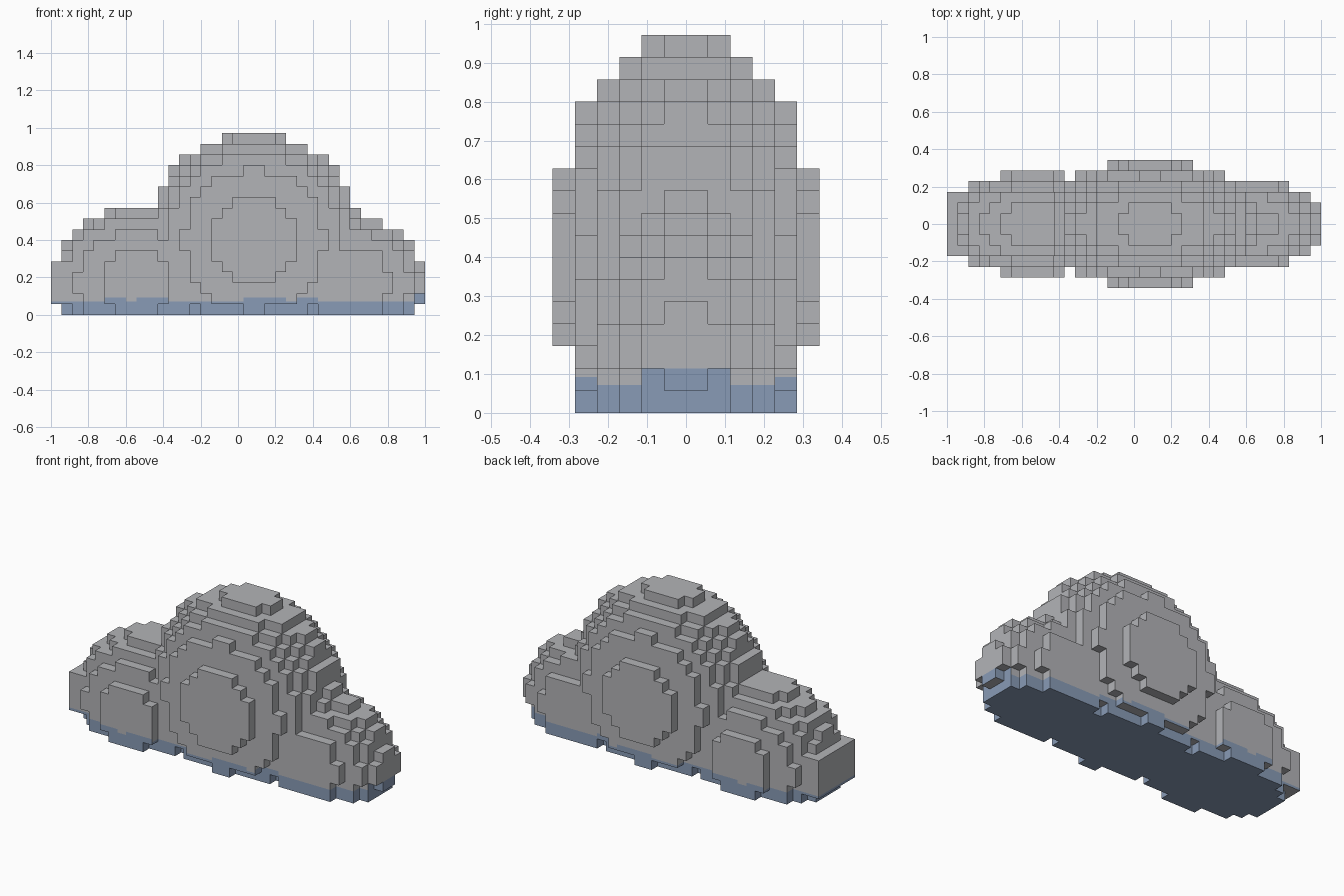
import bpy, bmesh, math
from mathutils import Vector

if "Cube" in bpy.data.objects:
    bpy.data.objects.remove(bpy.data.objects["Cube"])

U = 2 / 35                      # block size
NX, NY, NZ = 35, 6, 17          # blocks in x, half depth, height

# Puffs: centre (x, z) and radii (x, y, z), all in blocks
PUFFS = [
    ((19, 7), (10, 6, 10)),     # middle puff
    ((8, 3), (8, 5, 7)),        # left puff
    ((28, 3), (7, 4.2, 6)),     # right puff
]


def filled(i, j, k):
    """True when the block lies inside any puff."""
    if not (0 <= i < NX and -NY <= j < NY and 0 <= k < NZ):
        return False
    x, y, z = i + 0.5, j + 0.5, k + 0.5
    if i == 0 and 1 <= k < 5 and abs(y) < 3:    # flat left end
        return True
    return any(((x - cx) / rx) ** 2 + (y / ry) ** 2 + ((z - cz) / rz) ** 2 < 1
               for (cx, cz), (rx, ry, rz) in PUFFS)


def material(name, rgb):
    m = bpy.data.materials.new(name)
    m.diffuse_color = (*rgb, 1)
    m.use_nodes = True
    m.node_tree.nodes["Principled BSDF"].inputs["Base Color"].default_value = m.diffuse_color
    return m


# Outer faces of the blocks
bm = bmesh.new()
verts = {}


def vert(p):
    if p not in verts:
        verts[p] = bm.verts.new((p[0] * U - 1, p[1] * U, p[2] * U))
    return verts[p]


for i in range(NX):
    for j in range(-NY, NY):
        for k in range(NZ):
            if not filled(i, j, k):
                continue
            for axis in range(3):
                for side in (0, 1):
                    n = [i, j, k]
                    n[axis] += 2 * side - 1
                    if filled(*n):
                        continue
                    a, b = (axis + 1) % 3, (axis + 2) % 3
                    loop = []
                    for da, db in ((0, 0), (1, 0), (1, 1), (0, 1)):
                        p = [i, j, k]
                        p[axis] += side
                        p[a] += da
                        p[b] += db
                        loop.append(vert(tuple(p)))
                    bm.faces.new(loop if side else loop[::-1])

# Cut lines for the wavy edge of the blue underside
LOW, HIGH = 0.072, 0.092
for z in (LOW, HIGH):
    bmesh.ops.bisect_plane(bm, geom=bm.verts[:] + bm.edges[:] + bm.faces[:],
                           plane_co=Vector((0, 0, z)), plane_no=Vector((0, 0, 1)))

# Crests of the wavy edge along x
CRESTS = [(-0.70, -0.60), (-0.52, -0.39), (0.03, 0.25), (0.30, 0.45)]
bm.normal_update()
for f in bm.faces:
    c = f.calc_center_median()
    crest = any(a < c.x < b for a, b in CRESTS)
    top = 2 * U if c.x > 0.94 else HIGH if crest else LOW
    if abs(f.normal.z) < 0.5:
        f.material_index = int(c.z < top)
    else:
        f.material_index = int(c.z < 0.01)

mesh = bpy.data.meshes.new("cloud")
bm.to_mesh(mesh)
bm.free()
mesh.materials.append(material("cloud grey", (0.45, 0.455, 0.475)))
mesh.materials.append(material("underside blue", (0.25, 0.33, 0.47)))
cloud = bpy.data.objects.new("cloud", mesh)
bpy.context.collection.objects.link(cloud)
